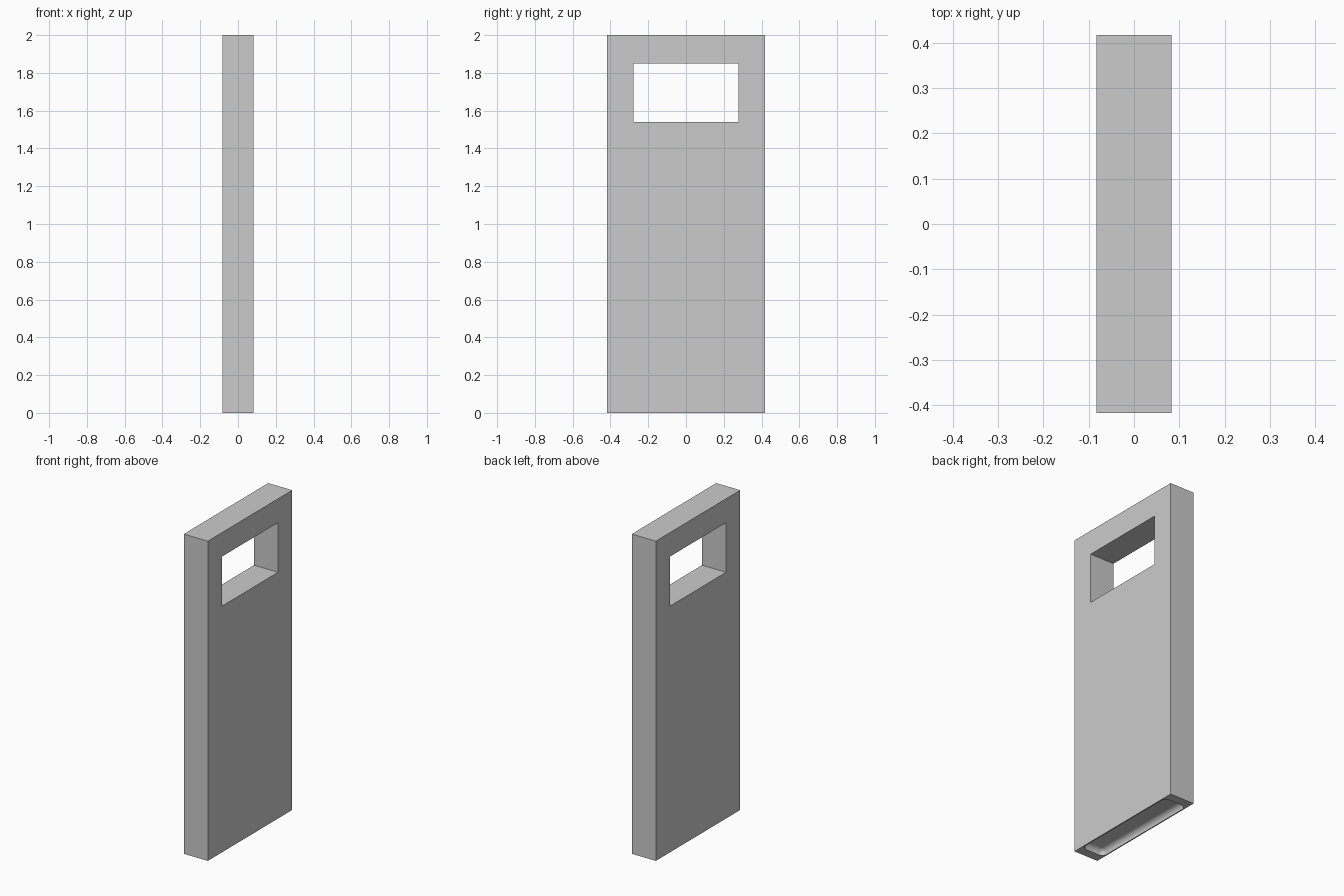
import bpy

if "Cube" in bpy.data.objects:
    bpy.data.objects.remove(bpy.data.objects["Cube"])


def box(name, lo, hi):
    """Axis-aligned box between two corners."""
    centre = [(a + b) / 2 for a, b in zip(lo, hi)]
    bpy.ops.mesh.primitive_cube_add(size=1, location=centre)
    ob = bpy.context.object
    ob.name = name
    ob.scale = [b - a for a, b in zip(lo, hi)]
    bpy.ops.object.transform_apply(location=True, rotation=False, scale=True)
    return ob


def cut(target, cutter):
    """Subtract the cutter and remove it."""
    mod = target.modifiers.new("cut", 'BOOLEAN')
    mod.operation = 'DIFFERENCE'
    mod.solver = 'EXACT'
    mod.object = cutter
    bpy.context.view_layer.objects.active = target
    bpy.ops.object.modifier_apply(modifier=mod.name)
    bpy.data.objects.remove(cutter, do_unlink=True)


# Upright slab
slab = box("upright_slab", (-0.083, -0.417, 0), (0.083, 0.417, 2))

# Rectangular window near the top, straight through the thickness
cut(slab, box("window_cutter", (-0.2, -0.277, 1.54), (0.2, 0.277, 1.85)))

# Shallow rounded hollow in the underside
hollow = box("base_hollow_cutter", (-0.076, -0.36, -0.035), (0.076, 0.36, 0.035))
bev = hollow.modifiers.new("round", 'BEVEL')
bev.width = 0.033
bev.segments = 5
bpy.ops.object.modifier_apply(modifier=bev.name)
cut(slab, hollow)

# Smooth hollow, crisp slab edges
bpy.ops.object.select_all(action='DESELECT')
slab.select_set(True)
bpy.context.view_layer.objects.active = slab
bpy.ops.object.shade_smooth_by_angle()
